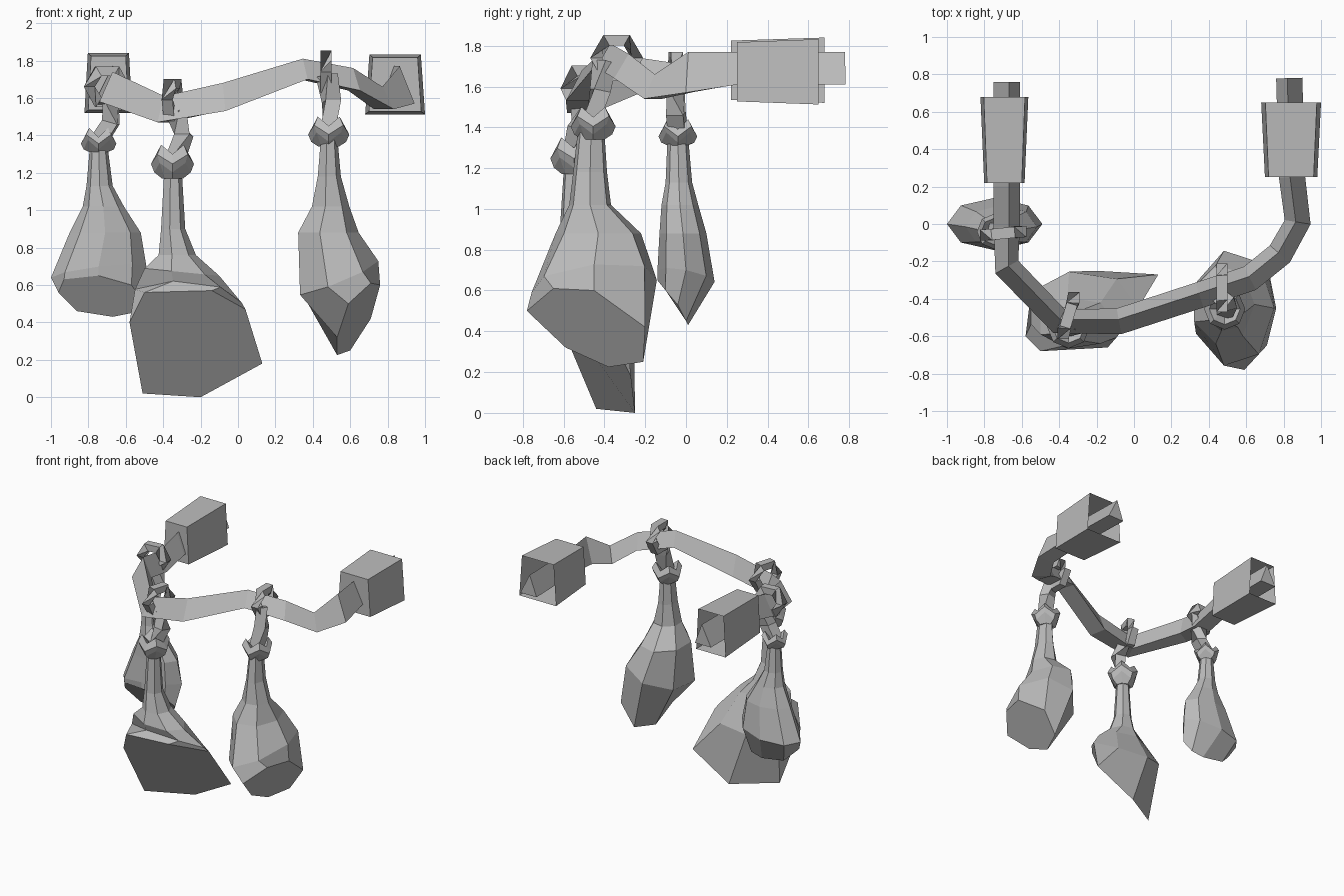
import bpy, bmesh
from math import sin, cos, tau
from mathutils import Vector

if "Cube" in bpy.data.objects:
    bpy.data.objects.remove(bpy.data.objects["Cube"])

grey = bpy.data.materials.new("plain_grey")
grey.use_nodes = True
grey.diffuse_color = (0.5, 0.5, 0.5, 1)
grey.node_tree.nodes["Principled BSDF"].inputs["Base Color"].default_value = (0.5, 0.5, 0.5, 1)


def loft(name, rings, closed=False, end_cap=True):
    """Skin equal-length rings of points into one flat-shaded object."""
    bm = bmesh.new()
    loops = [[bm.verts.new(p) for p in ring] for ring in rings]
    pairs = list(zip(loops, loops[1:]))
    if closed:
        pairs.append((loops[-1], loops[0]))
    for a, b in pairs:
        for i in range(len(a)):
            j = (i + 1) % len(a)
            bm.faces.new((a[i], a[j], b[j], b[i]))
    if not closed:
        bm.faces.new(loops[0])
        if end_cap:
            bm.faces.new(loops[-1])
    bmesh.ops.recalc_face_normals(bm, faces=bm.faces)
    mesh = bpy.data.meshes.new(name)
    bm.to_mesh(mesh)
    bm.free()
    mesh.materials.append(grey)
    obj = bpy.data.objects.new(name, mesh)
    bpy.context.collection.objects.link(obj)


def ellipse(x, y, z, rx, ry, sides, slope_x=0, slope_y=0):
    pts = []
    for i in range(sides):
        dx, dy = rx * cos(tau * i / sides), ry * sin(tau * i / sides)
        pts.append((x + dx, y + dy, z + slope_x * dx + slope_y * dy))
    return pts


def tube(name, path, radius, closed=False):
    """Sweep a square along a path."""
    pts = [Vector(p) for p in path]
    n = len(pts)
    rings = []
    for i, p in enumerate(pts):
        ahead = pts[(i + 1) % n] if closed else pts[min(i + 1, n - 1)]
        behind = pts[i - 1] if closed else pts[max(i - 1, 0)]
        turn = (ahead - behind).to_track_quat('Z', 'Y')
        rings.append([p + turn @ Vector((radius * cos(tau * (k + .5) / 4),
                                         radius * sin(tau * (k + .5) / 4), 0))
                      for k in range(4)])
    loft(name, rings, closed)


# Belt: triangular strap, each entry is x, y, underside height, thickness
belt = [(-.68, .76, 1.61, .16), (-.68, .2, 1.61, .16), (-.68, -.02, 1.56, .15),
        (-.68, -.23, 1.58, .16), (-.4, -.52, 1.47, .14),
        (-.08, -.52, 1.53, .15), (.35, -.38, 1.70, .11), (.62, -.29, 1.64, .12),
        (.78, -.16, 1.54, .12), (.875, .01, 1.57, .2), (.845, .25, 1.61, .16), (.83, .78, 1.61, .16)]
sections = []
for i, (x, y, z, h) in enumerate(belt):
    a, b = belt[max(i - 1, 0)], belt[min(i + 1, len(belt) - 1)]
    along = Vector((b[0] - a[0], b[1] - a[1], 0)).normalized()
    side = Vector((-along.y, along.x, 0)) * .07
    foot = Vector((x, y, z))
    sections.append([foot - side, foot + side, foot + side * .15 + Vector((0, 0, h))])
loft("belt", sections)


# Pouches: boxes open at the back, wider there and at the bottom
def pouch(name, x, front, back, z, half):
    rings = []
    for y, w, h in ((front, half - .02, .145), (back, half, .16)):
        rings.append([(x + sx * w * (.93 - .07 * sz), y, z + sz * h)
                      for sx, sz in ((-1, -1), (1, -1), (1, 1), (-1, 1))])
    loft(name, rings, end_cap=False)


pouch("left_pouch", .84, .25, .65, 1.672, .16)
pouch("right_pouch", -.693, .22, .68, 1.68, .128)


# Hanging sacks: round neck and body ending in a slanted flat base
def sack(name, rings, base):
    loft(name, [ellipse(*r[:5], len(base), *r[5:]) for r in rings] + [base])


sack("left_sack",
     [(.485, -.465, 1.4, .045, .065), (.485, -.47, 1.18, .065, .085), (.49, -.47, 1.02, .105, .105),
      (.475, -.43, .88, .17, .215), (.53, -.45, .64, .22, .315, .4, .1)],
     [(.76, -.45, .6), (.71, -.2, .42), (.6, -.21, .25), (.53, -.38, .225),
      (.53, -.59, .32), (.59, -.78, .5), (.71, -.65, .61)])
sack("middle_sack",
     [(-.35, -.55, 1.2, .05, .05), (-.35, -.55, .9, .068, .07), (-.33, -.54, .76, .105, .11),
      (-.31, -.53, .67, .21, .14, -.1), (-.28, -.45, .52, .3, .2, -.05, -.5)],
     [(.04, -.42, .47), (.13, -.27, .18), (-.2, -.25, 0), (-.51, -.44, .02),
      (-.58, -.6, .4), (-.5, -.68, .56), (-.14, -.66, .57)])
sack("right_sack",
     [(-.745, -.04, 1.36, .045, .05), (-.74, -.035, 1.13, .07, .065), (-.72, -.03, 1.02, .11, .09),
      (-.71, -.015, .88, .19, .115), (-.745, 0, .67, .255, .14, .12, -.2)],
     [(-.52, -.04, .53), (-.57, 0, .45), (-.67, .01, .43), (-.86, .01, .46),
      (-.96, -.04, .56), (-.93, -.09, .63), (-.745, -.14, .65), (-.57, -.1, .6)])


# Gathered collars: ruffled cloth above each tied neck
def collar(name, x, y, z, r, height):
    rings = []
    for level, size in ((0, .5), (.35, .85), (.65, 1), (1, .75), (.7, .35)):
        ring = ellipse(x, y, z + level * height, r * size, r * size, 8)
        rings.append([(px, py, pz + (.03 if i % 2 else -.02) * (size > .6))
                      for i, (px, py, pz) in enumerate(ring)])
    loft(name, rings)


collar("left_collar", .485, -.455, 1.34, .11, .13)
collar("middle_collar", -.35, -.55, 1.17, .115, .15)
collar("right_collar", -.745, -.04, 1.31, .095, .1)


# Knotted loops around the belt, with a tail strap down to each collar
def loop(name, centre, across, radius, tail):
    c, a = Vector(centre), Vector(across).normalized()
    path = [c + radius * (a * cos(tau * i / 6) + Vector((0, 0, sin(tau * i / 6)))) for i in range(6)]
    tube(name + "_loop", path, .042, True)
    tube(name + "_tail", tail, .06)


loop("left", (.47, -.34, 1.74), (0, 1, 0), .1,
     [(.475, -.4, 1.72), (.5, -.42, 1.58), (.49, -.46, 1.42)])
loop("middle", (-.35, -.49, 1.59), (.3, 1, 0), .1,
     [(-.33, -.51, 1.52), (-.29, -.53, 1.4), (-.34, -.55, 1.26)])
loop("right", (-.7, -.05, 1.66), (1, .1, 0), .095,
     [(-.68, -.05, 1.6), (-.68, -.05, 1.47), (-.745, -.04, 1.37)])
